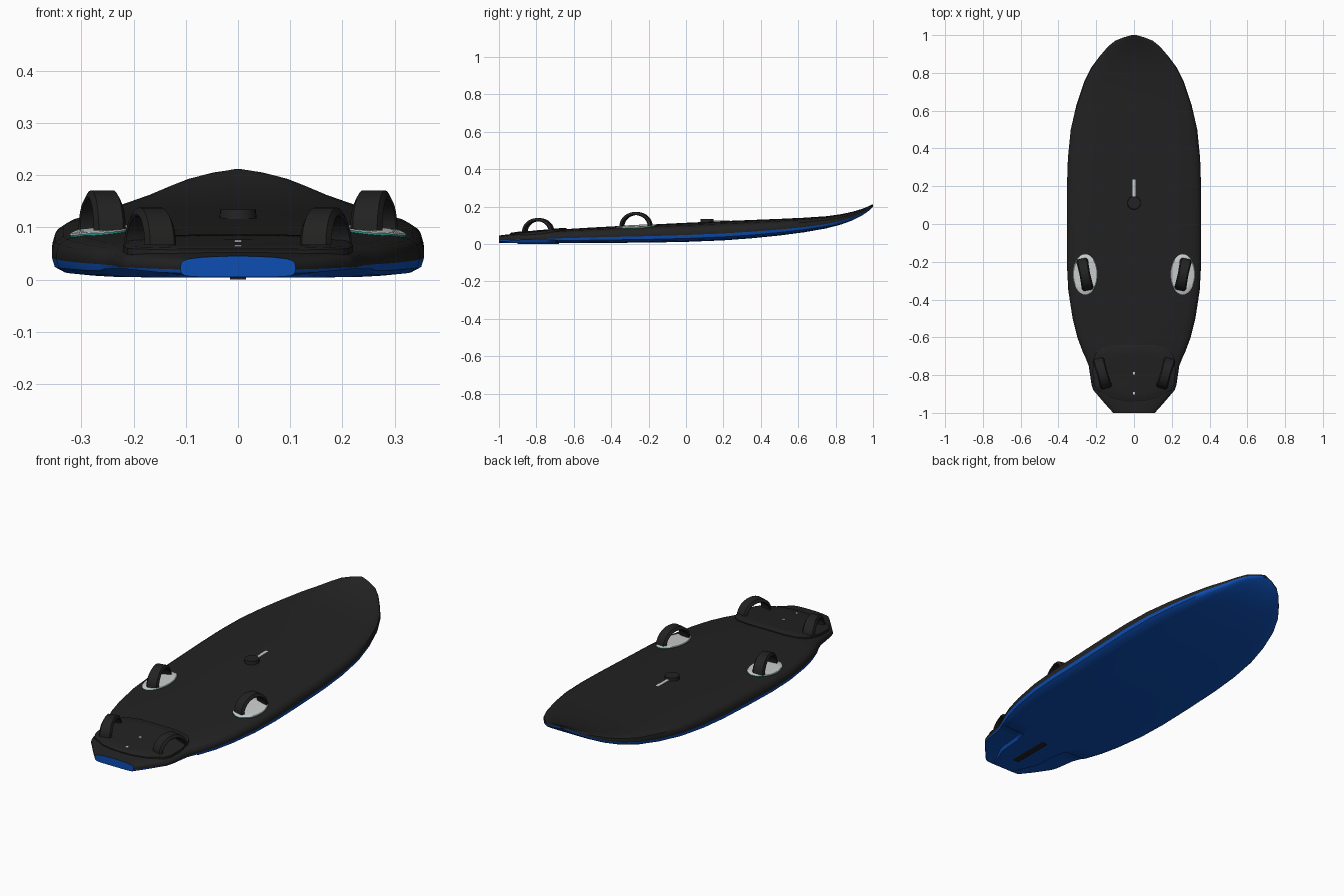
import bpy, bmesh, math
from mathutils import Matrix, Vector

if "Cube" in bpy.data.objects:
    bpy.data.objects.remove(bpy.data.objects["Cube"])


def mat(name, col):
    m = bpy.data.materials.new(name)
    m.diffuse_color = (*col, 1)
    m.use_nodes = True
    m.node_tree.nodes["Principled BSDF"].inputs["Base Color"].default_value = m.diffuse_color
    return m


BLACK = mat("deck_black", (0.016, 0.016, 0.016))
BLUE = mat("hull_blue", (0.004, 0.075, 0.45))
GREY = mat("pad_grey", (0.6, 0.62, 0.62))
TEAL = mat("pad_edge_teal", (0.02, 0.3, 0.25))


def finish(bm, name, mats, angle=35):
    bmesh.ops.recalc_face_normals(bm, faces=bm.faces)
    me = bpy.data.meshes.new(name)
    bm.to_mesh(me)
    bm.free()
    for m in mats:
        me.materials.append(m)
    ob = bpy.data.objects.new(name, me)
    bpy.context.collection.objects.link(ob)
    bpy.ops.object.select_all(action='DESELECT')
    bpy.context.view_layer.objects.active = ob
    ob.select_set(True)
    bpy.ops.object.shade_smooth_by_angle(angle=math.radians(angle))
    return ob


# Stations along the board: y, half width, bottom z, top z, tail cutout height
STATIONS = [
    (-1.0, .11, .005, .045, 0), (-.95, .155, .004, .051, .010), (-.88, .215, .004, .058, .016),
    (-.85, .225, .004, .060, .016), (-.75, .24, .004, .069, .016), (-.70, .26, .004, .074, .016),
    (-.68, .27, .004, .076, 0), (-.6, .30, .004, .082, 0), (-.5, .325, .005, .088, 0),
    (-.35, .348, .006, .096, 0), (-.2, .356, .007, .103, 0), (0, .356, .011, .113, 0),
    (.2, .355, .019, .122, 0), (.35, .35, .030, .128, 0), (.5, .335, .045, .134, 0),
    (.63, .305, .062, .140, 0), (.75, .265, .083, .148, 0), (.83, .225, .104, .159, 0),
    (.89, .18, .126, .172, 0), (.94, .137, .151, .187, 0), (.97, .10, .171, .199, 0),
    (.988, .055, .186, .208, 0), (1.0, .012, .199, .212, 0)]
# Cross-section from keel to deck centre, as fractions of width and thickness
RING = [(0, 0), (.5, 0), (.54, .002), (.8, .02), (.93, .07), (.985, .18), (1, .36), (1, .5),
        (.985, .68), (.94, .79), (.85, .87), (.6, .95), (.3, .99), (0, 1)]
SPLIT = 6


def lerp(table, t):
    for a, b in zip(table, table[1:]):
        if t <= b[0]:
            f = max(0, (t - a[0]) / (b[0] - a[0]))
            return [p + (q - p) * f for p, q in zip(a, b)]
    return table[-1]


def deck_z(x, y):
    _, w, zb, zt, _ = lerp(STATIONS, y)
    top = sorted(RING[8:])
    return zb + (zt - zb) * lerp(top, abs(x) / w)[1]


# Board hull, lofted; lower rail and bottom are blue
bm = bmesh.new()
n = len(RING)
order = [(i, 1) for i in range(n)] + [(i, -1) for i in range(n - 2, 0, -1)]
rings = []
for y, w, zb, zt, cut in STATIONS:
    ring = []
    for i, s in order:
        z = zb + (zt - zb) * RING[i][1]
        if 2 <= i < SPLIT:
            z = max(z, zb + cut)
        ring.append(bm.verts.new((s * w * RING[i][0], y, z)))
    rings.append(ring)
for a, b in zip(rings, rings[1:]):
    for k in range(len(order)):
        j = (k + 1) % len(order)
        f = bm.faces.new((a[k], a[j], b[j], b[k]))
        f.material_index = int(max(order[k][0], order[j][0]) <= SPLIT)
bm.faces.new(rings[0]).material_index = 1
bm.faces.new(rings[-1])
finish(bm, "board_hull", [BLACK, BLUE], 40)


# Thin plate that follows the deck; side wall uses the second material
def deck_plate(name, outline, centre, thick, mats, flatten=1.0, sink=.006):
    bm = bmesh.new()
    cx, cy = centre
    loops = []
    for scale, h in ((1, None), (1, thick * .6), (.96, thick), (.65, thick), (.3, thick)):
        loop = []
        for px, py in outline:
            x, y = cx + (px - cx) * scale, cy + (py - cy) * scale
            z = deck_z(x, y) - sink if h is None else deck_z(x * flatten, y) + h
            loop.append(bm.verts.new((x, y, z)))
        loops.append(loop)
    m = len(outline)
    for li, (a, b) in enumerate(zip(loops, loops[1:])):
        for k in range(m):
            f = bm.faces.new((a[k], a[(k + 1) % m], b[(k + 1) % m], b[k]))
            f.material_index = int(li == 0)
    bm.faces.new(loops[-1])
    return finish(bm, name, mats)


# Raised tail pad
half = [(0, -.64), (.1, -.64), (.17, -.655), (.2, -.68), (.213, -.71), (.22, -.78), (.212, -.85),
        (.195, -.88), (.12, -.922), (.06, -.936), (0, -.94)]
outline = half + [(-x, y) for x, y in half[-2:0:-1]]
deck_plate("tail_pad", outline, (0, -.79), .008, [BLACK, BLACK], .75)


# Foot strap: arched band with rounded edges
def strap(name, x, y, z, a, h, width, turn):
    bm = bmesh.new()
    N, t = 20, .017
    section = [(-.5, .25), (-.38, 1), (.38, 1), (.5, .25), (.46, 0), (-.46, 0)]
    move = Matrix.Translation(Vector((x, y, z))) @ Matrix.Rotation(turn, 4, 'Z')
    rows = []
    for k in range(N + 1):
        ang = math.pi * k / N
        row = []
        for u, v in section:
            d = t * (1 - v)
            flare = 1 + .12 * abs(math.cos(ang))
            p = Vector((u * width * flare, (a - d) * math.cos(ang), (h - d) * math.sin(ang)))
            row.append(bm.verts.new(move @ p))
        rows.append(row)
    for r, q in zip(rows, rows[1:]):
        for k in range(6):
            j = (k + 1) % 6
            bm.faces.new((r[k], r[j], q[j], q[k]))
    bm.faces.new(rows[0])
    bm.faces.new(rows[-1])
    finish(bm, name, [BLACK], 45)


for s, side in ((-1, "left"), (1, "right")):
    oval = [(s * .258 + .065 * math.cos(i * math.pi / 16), -.267 + .107 * math.sin(i * math.pi / 16))
            for i in range(32)]
    deck_plate("front_foot_pad_" + side, oval, (s * .258, -.267), .006, [GREY, TEAL])
    strap("front_strap_" + side, s * .26, -.267, .094, .086, .077, .056, -s * .2)
    strap("rear_strap_" + side, s * .168, -.79, .066, .083, .072, .056, -s * .28)


# Small fittings
def box(name, centre, size, m):
    bm = bmesh.new()
    bmesh.ops.create_cube(bm, size=1)
    for v in bm.verts:
        v.co = Vector(c + p * d for c, p, d in zip(centre, v.co, size))
    return finish(bm, name, [m])


box("mast_track", (0, .19, deck_z(0, .19)), (.016, .09, .006), GREY)
box("fin_slot", (0, -.79, .004), (.03, .22, .008), BLACK)
for i, y in enumerate((-.79, -.895)):
    box("fin_bolt_%d" % (i + 1), (0, y, deck_z(0, y) + .008), (.013, .013, .004), GREY)

bm = bmesh.new()
bmesh.ops.create_cone(bm, cap_ends=True, segments=24, radius1=.036, radius2=.034, depth=.02,
                      matrix=Matrix.Translation((0, .112, .124)))
finish(bm, "mast_base_cap", [BLACK])
